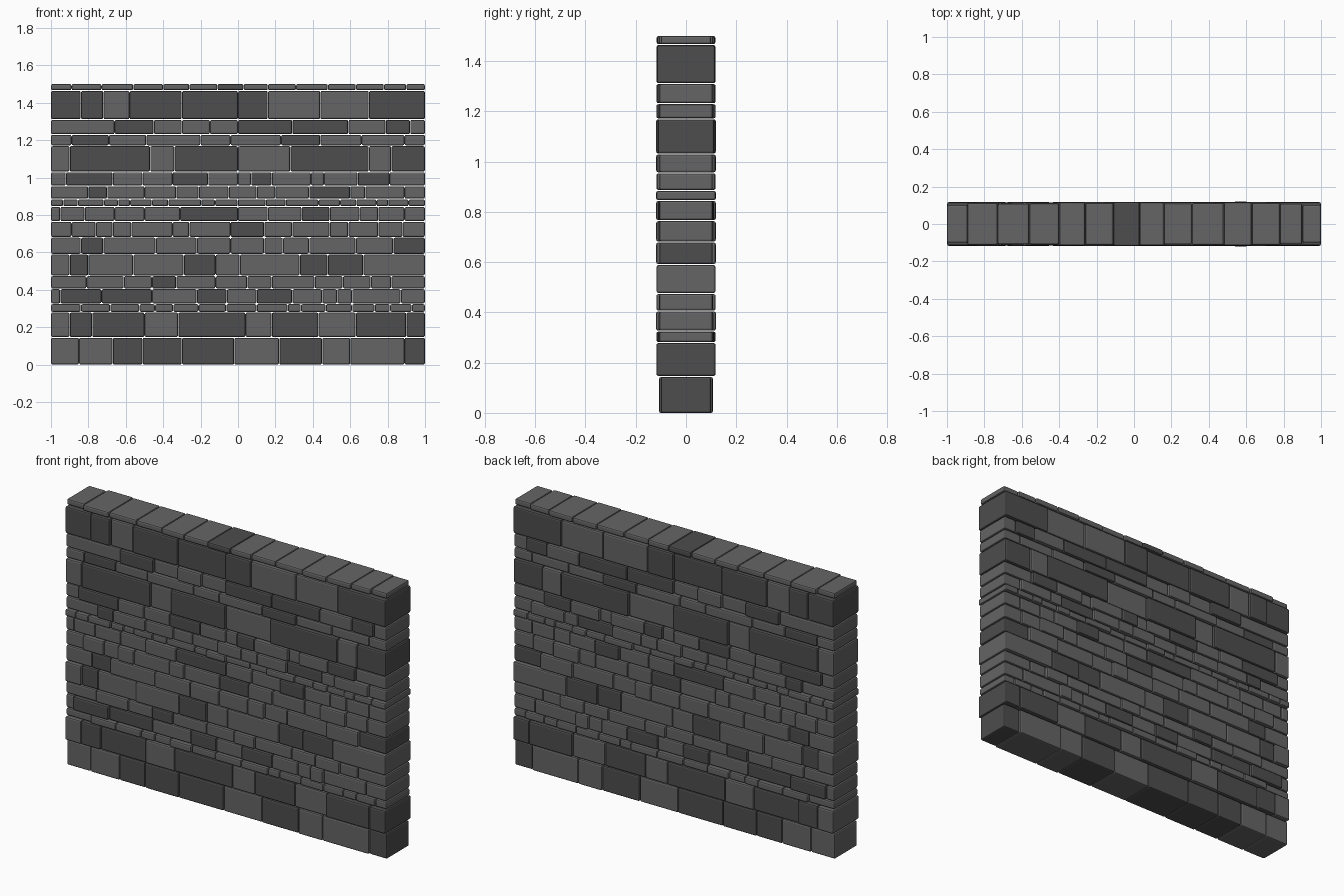
import bpy, bmesh, random
from mathutils import Matrix, Vector

if "Cube" in bpy.data.objects:
    bpy.data.objects.remove(bpy.data.objects["Cube"])

random.seed(4)


def mat(name, v):
    m = bpy.data.materials.new(name)
    m.diffuse_color = (v, v, v, 1)
    m.use_nodes = True
    m.node_tree.nodes["Principled BSDF"].inputs["Base Color"].default_value = m.diffuse_color
    return m


LIGHT, DARK = mat("light_stone", 0.13), mat("dark_stone", 0.075)


def course(name, z0, z1, joints, dark=(), depth=(0.106, 0.119), end_depth=0.106):
    """One row of chamfered stones; joints are the inner seams in x."""
    bm = bmesh.new()
    xs = [-1.0] + list(joints) + [1.0]
    count = len(xs) - 1
    for i in range(count):
        a, b = xs[i] + 0.001, xs[i + 1] - 0.001
        half = end_depth if i in (0, count - 1) else random.uniform(*depth)
        lo, hi = z0 + 0.002, z1 - 0.002
        if z0 == 0:
            lo = 0
        if z1 == 1.5:
            hi = 1.5
        part = bmesh.new()
        bmesh.ops.create_cube(part, size=1, matrix=Matrix.Translation(
            Vector(((a + b) / 2, 0, (lo + hi) / 2))) @ Matrix.Diagonal((b - a, 2 * half, hi - lo, 1)))
        bmesh.ops.bevel(part, geom=part.edges[:], offset=0.008, segments=2,
                        profile=0.5, affect='EDGES')
        for f in part.faces:
            f.material_index = int(i in dark)
        tmp = bpy.data.meshes.new("tmp")
        part.to_mesh(tmp)
        part.free()
        bm.from_mesh(tmp)
        bpy.data.meshes.remove(tmp)
    me = bpy.data.meshes.new(name)
    bm.to_mesh(me)
    bm.free()
    me.materials.append(LIGHT)
    me.materials.append(DARK)
    bpy.context.collection.objects.link(bpy.data.objects.new(name, me))


def small_joints(n):
    """Irregular seams for the thin filler rows."""
    w = [random.uniform(0.5, 1.5) for _ in range(n)]
    return [-1 + 2 * sum(w[:k]) / sum(w) for k in range(1, n)]


# Foundation rows
course("foundation_course", 0, .145, [-.85, -.67, -.51, -.30, -.02, .22, .45, .60, .89],
       (2, 3, 4, 6, 9), (.1, .108), .1)
course("large_lower_course", .145, .28, [-.90, -.78, -.50, -.32, .04, .18, .43, .63, .90],
       (1, 2, 4, 6, 8, 9), end_depth=.117)
course("thin_lower_course", .28, .325, small_joints(16))

# Middle rows of mixed heights
course("course_04", .325, .405, [-.95, -.73, -.46, -.22, -.06, .10, .29, .45, .53, .61, .87],
       (1, 2, 4, 6))
course("course_05", .405, .475, [-.81, -.61, -.46, -.33, -.12, .05, .18, .41, .56, .71, .82], (3,))
course("course_06", .475, .59, [-.90, -.80, -.56, -.29, -.12, .01, .33, .48, .67], (1, 4, 7, 8),
       end_depth=.117)
course("course_07", .59, .68, [-.84, -.72, -.44, -.22, -.04, .14, .24, .38, .63, .83], (1, 10))
course("course_08", .68, .765, [-.89, -.76, -.67, -.57, -.35, -.26, -.04, .14, .29, .49, .59, .75, .88],
       (7,))
course("course_09", .765, .845, [-.95, -.82, -.66, -.50, -.31, 0, .16, .34, .49, .65, .75, .89], (5, 8))
course("thin_middle_course", .845, .885, small_joints(19), end_depth=.117)
course("course_11", .885, .955, [-.80, -.70, -.50, -.33, -.21, -.05, .10, .20, .38, .60, .68, .89], (1, 9))
course("course_12", .955, 1.03, [-.92, -.67, -.51, -.35, -.16, 0, .07, .18, .39, .46, .64, .81],
       (1, 4, 7, 11))

# Upper rows
course("large_middle_course", 1.03, 1.17, [-.90, -.47, -.34, 0, .28, .70, .82], (1, 3, 5, 7),
       end_depth=.112)
course("course_14", 1.17, 1.23, [-.89, -.69, -.49, -.20, -.04, .23, .44, .66, .89], (1, 6))
course("course_15", 1.23, 1.31, [-.66, -.45, -.30, -.15, 0, .29, .59, .79, .92], (1, 5, 6, 8))
course("large_upper_course", 1.31, 1.465, [-.84, -.72, -.58, -.30, 0, .16, .44, .70],
       (0, 1, 3, 4, 5, 8), end_depth=.115)

# Flat capping stones
course("capping_course", 1.465, 1.5,
       [-.89, -.73, -.56, -.40, -.26, -.11, .03, .16, .31, .48, .63, .78, .90], (6,),
       (.108, .118), .1)
